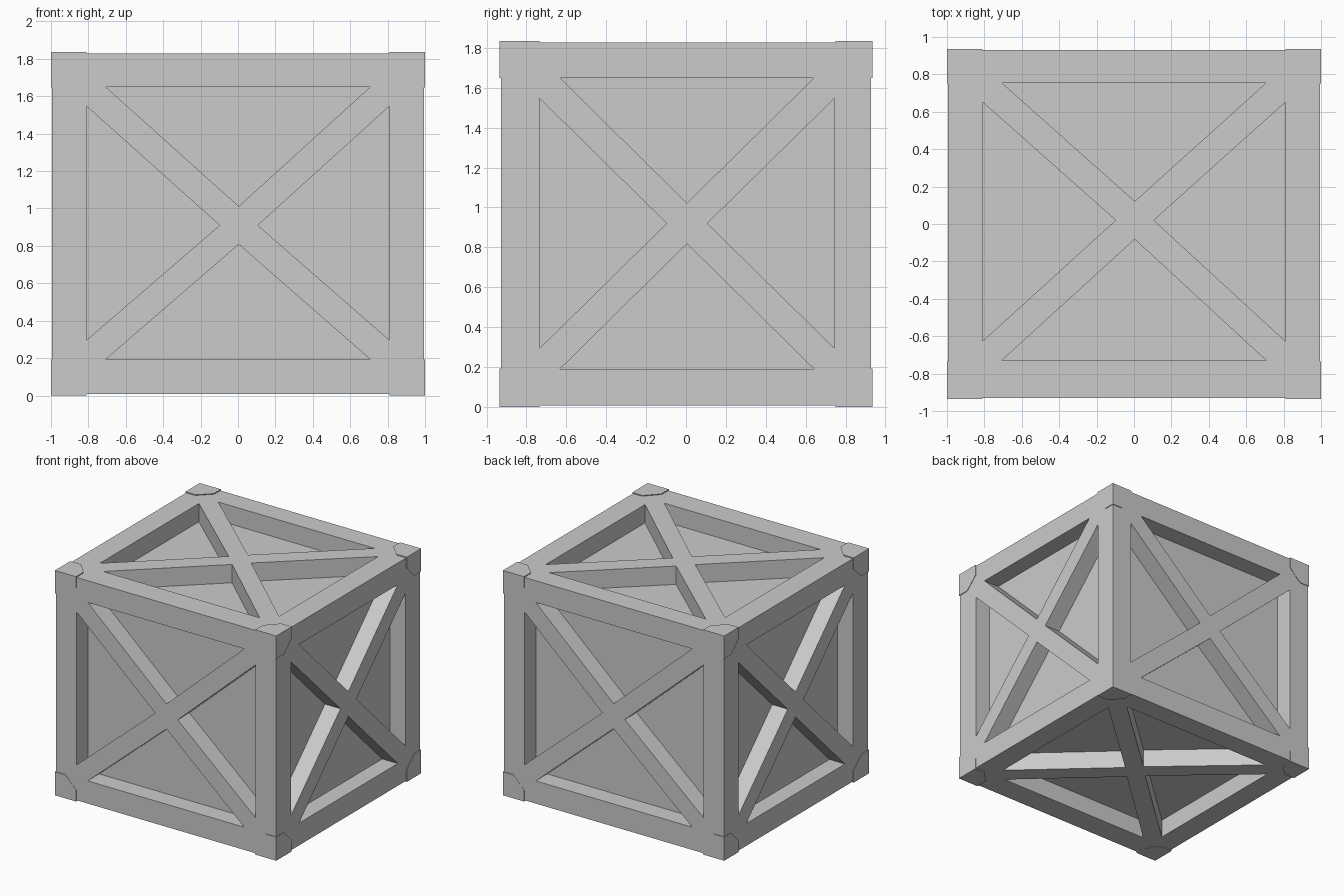
import bpy
import bmesh
from itertools import product

if "Cube" in bpy.data.objects:
    bpy.data.objects.remove(bpy.data.objects["Cube"])


def make_object(name, bm):
    bmesh.ops.recalc_face_normals(bm, faces=bm.faces)
    mesh = bpy.data.meshes.new(name)
    bm.to_mesh(mesh)
    bm.free()
    obj = bpy.data.objects.new(name, mesh)
    bpy.context.collection.objects.link(obj)
    return obj


def place(axis, u, v, w):
    """Face coordinates (u, v) plus depth w along the axis -> 3D point."""
    return [(w, u, v), (u, w, v), (u, v, w)][axis]


def add_prism(bm, axis, tri, w0, w1):
    a = [bm.verts.new(place(axis, u, v, w0)) for u, v in tri]
    b = [bm.verts.new(place(axis, u, v, w1)) for u, v in tri]
    bm.faces.new(a)
    bm.faces.new(b)
    for i in range(3):
        j = (i + 1) % 3
        bm.faces.new((a[i], a[j], b[j], b[i]))


def recess_triangles(u0, u1, v0, v1, cu, cv):
    """Four triangles left between a border frame and an X brace."""
    g, h = 0.103, 0.102
    return [
        [(u0 + g, v1), (u1 - g, v1), (cu, cv + h)],
        [(u0 + g, v0), (u1 - g, v0), (cu, cv - h)],
        [(u0, v0 + g), (u0, v1 - g), (cu - h, cv)],
        [(u1, v0 + g), (u1, v1 - g), (cu + h, cv)],
    ]


# Crate body
LOW, HIGH = (-0.994, -0.929, 0.008), (0.994, 0.929, 1.828)
bm = bmesh.new()
bmesh.ops.create_cube(bm, size=1)
for v in bm.verts:
    v.co = [HIGH[i] if v.co[i] > 0 else LOW[i] for i in range(3)]
body = make_object("crate_body", bm)

# Recessed panels: axis -> (frame opening and brace centre, depth)
panels = {
    0: ((-0.735, 0.745, 0.19, 1.65, 0.005, 0.92), 0.14),
    1: ((-0.81, 0.81, 0.193, 1.65, 0.004, 0.91), 0.15),
    2: ((-0.81, 0.81, -0.73, 0.755, 0.004, 0.02), 0.15),
}
bm = bmesh.new()
for axis, (opening, depth) in panels.items():
    for tri in recess_triangles(*opening):
        add_prism(bm, axis, tri, LOW[axis] - 0.1, LOW[axis] + depth)
        add_prism(bm, axis, tri, HIGH[axis] + 0.1, HIGH[axis] - depth)
cutter = make_object("panel_cutter", bm)
cutter.hide_render = True
cutter.hide_viewport = True
cut = body.modifiers.new("panel_recesses", 'BOOLEAN')
cut.operation = 'DIFFERENCE'
cut.solver = 'EXACT'
cut.object = cutter

# Raised corner caps: a small block with its inner corners chamfered
OUTER = ((-1, 1), (-0.935, 0.935), (0, 1.836))
INNER = ((-0.81, 0.81), (-0.735, 0.75), (0.192, 1.648))
PROFILE = [(0, 0), (1, 0), (1, 0.5), (0.5, 1), (0, 1)]
for side in product((0, 1), repeat=3):
    points = {place(axis, u, v, 0) for axis in range(3) for u, v in PROFILE}
    bm = bmesh.new()
    for p in points:
        bm.verts.new([OUTER[i][s] + p[i] * (INNER[i][s] - OUTER[i][s])
                      for i, s in enumerate(side)])
    bmesh.ops.convex_hull(bm, input=bm.verts)
    bmesh.ops.dissolve_limit(bm, angle_limit=0.01, verts=bm.verts, edges=bm.edges)
    name = "_".join(("left right".split()[side[0]], "front back".split()[side[1]],
                     "bottom top".split()[side[2]]))
    make_object("corner_cap_" + name, bm)
